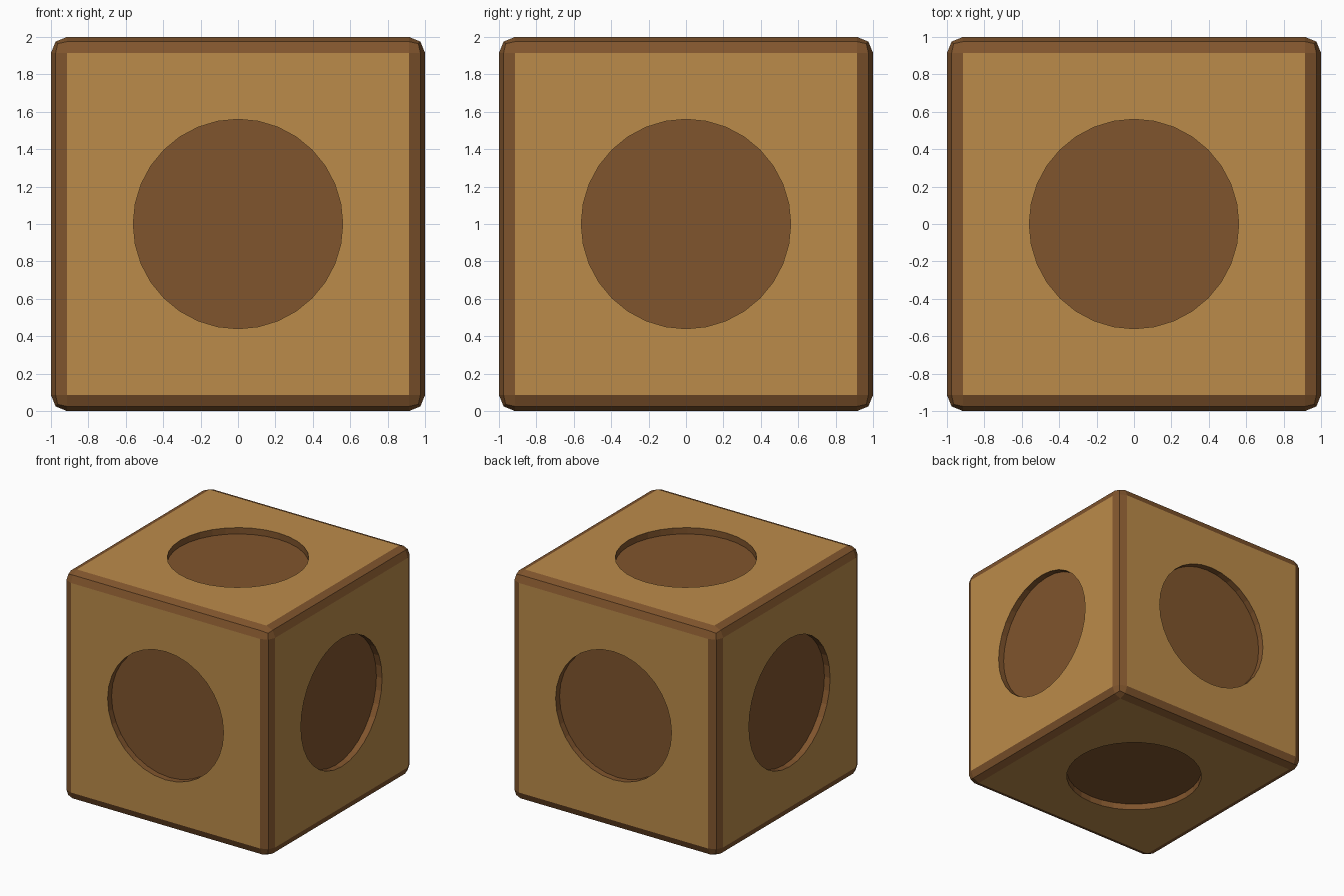
import bpy, bmesh
from math import cos, sin, pi
from mathutils import Vector, Matrix

default = bpy.data.objects.get("Cube")
if default:
    bpy.data.objects.remove(default, do_unlink=True)

BEVEL = 0.085      # width of the rounded border
RADIUS = 0.56      # round recess in each side
DEPTH = 0.055
SEGMENTS = 32


def material(name, colour):
    mat = bpy.data.materials.new(name)
    mat.use_nodes = True
    mat.diffuse_color = colour
    mat.node_tree.nodes["Principled BSDF"].inputs["Base Color"].default_value = colour
    return mat


tan = material("tan wood", (0.50, 0.26, 0.068, 1))
brown = material("brown wood", (0.216, 0.09, 0.026, 1))


def add_object(name, bm, *mats):
    mesh = bpy.data.meshes.new(name)
    bm.to_mesh(mesh)
    bm.free()
    for mat in mats:
        mesh.materials.append(mat)
    obj = bpy.data.objects.new(name, mesh)
    bpy.context.collection.objects.link(obj)
    obj.location.z = 1
    return obj


# Rounded border: a bevelled cube with its six flat sides taken out
bm = bmesh.new()
bmesh.ops.create_cube(bm, size=2)
bmesh.ops.bevel(bm, geom=bm.edges[:], offset=BEVEL, segments=2, profile=0.5,
                affect='EDGES')
sides = [f for f in bm.faces if f.calc_area() > 1]
bmesh.ops.delete(bm, geom=sides, context='FACES_ONLY')
add_object("border_frame", bm, brown)


def side_panel(name, direction):
    """Square panel with a shallow round recess, facing the given way."""
    bm = bmesh.new()
    half = 1 - BEVEL

    def ring(points):
        verts = [bm.verts.new(p) for p in points]
        edges = [bm.edges.new((v, verts[i - 1])) for i, v in enumerate(verts)]
        return verts, edges

    def circle(z):
        angles = [2 * pi * i / SEGMENTS for i in range(SEGMENTS)]
        return ring([(RADIUS * cos(a), RADIUS * sin(a), z) for a in angles])

    square = ring([(x * half, y * half, 1)
                   for x, y in ((-1, -1), (1, -1), (1, 1), (-1, 1))])
    rim, floor = circle(1), circle(1 - DEPTH)
    bmesh.ops.triangle_fill(bm, edges=square[1] + rim[1], use_beauty=True,
                            normal=(0, 0, 1))
    for face in bm.faces:
        face.normal_update()
        if face.normal.z < 0:
            face.normal_flip()

    # Recess wall and floor
    recess = [bm.faces.new(floor[0])]
    for i in range(SEGMENTS):
        recess.append(bm.faces.new((rim[0][i - 1], rim[0][i],
                                    floor[0][i], floor[0][i - 1])))
    for face in recess:
        face.material_index = 1

    turn = Vector((0, 0, 1)).rotation_difference(Vector(direction))
    bm.transform(turn.to_matrix().to_4x4())
    add_object(name, bm, tan, brown)


for label, way in {"front": (0, -1, 0), "back": (0, 1, 0),
                   "left": (1, 0, 0), "right": (-1, 0, 0),
                   "top": (0, 0, 1), "bottom": (0, 0, -1)}.items():
    side_panel(label + "_panel", way)
